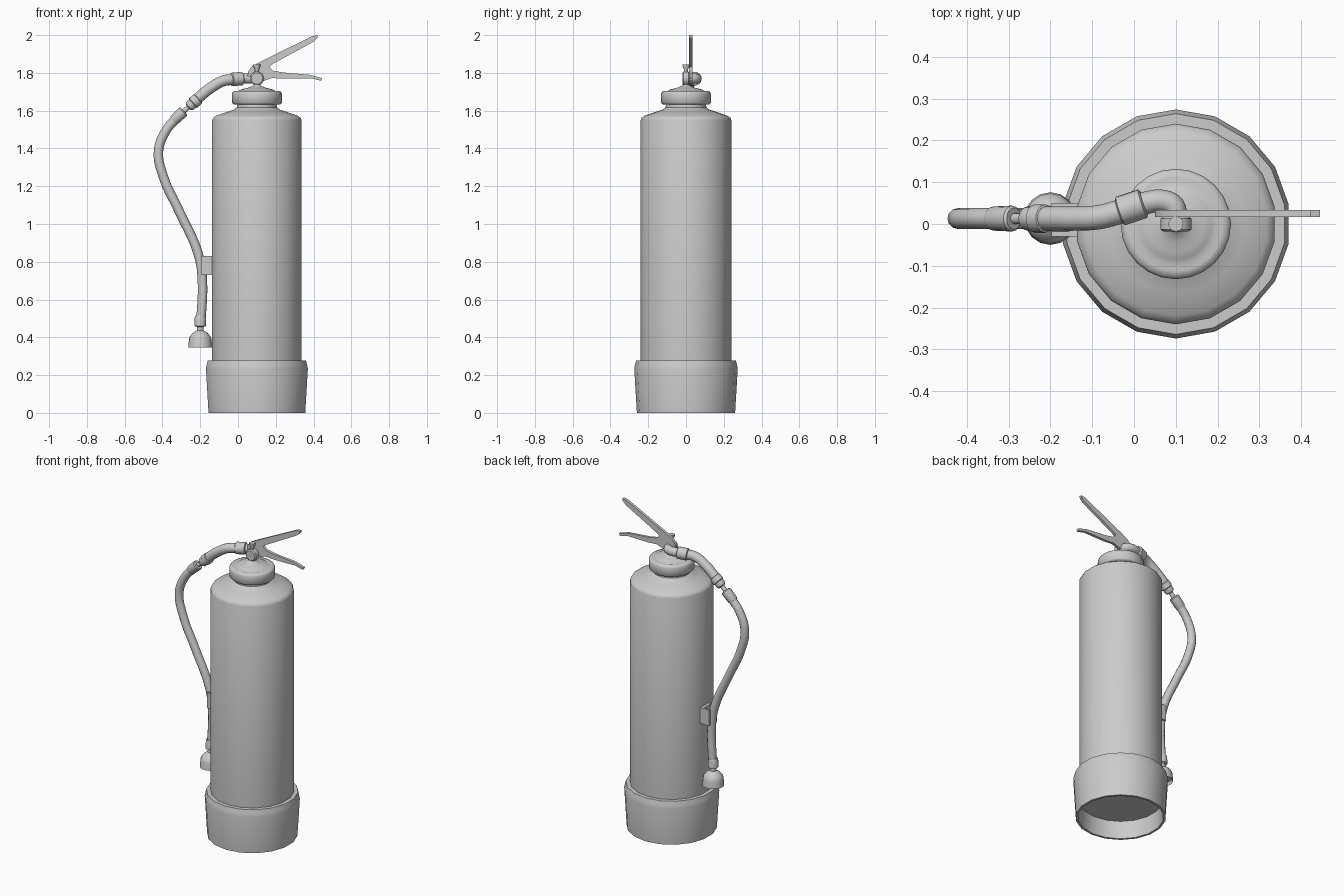
import bpy, bmesh, math
from mathutils import Vector

if "Cube" in bpy.data.objects:
    bpy.data.objects.remove(bpy.data.objects["Cube"])


def finish(obj, angle=35):
    bpy.ops.object.select_all(action='DESELECT')
    obj.select_set(True)
    bpy.context.view_layer.objects.active = obj
    bpy.ops.object.shade_smooth_by_angle(angle=math.radians(angle))
    return obj


def from_bmesh(name, bm, angle=35):
    bmesh.ops.recalc_face_normals(bm, faces=bm.faces)
    mesh = bpy.data.meshes.new(name)
    bm.to_mesh(mesh)
    bm.free()
    obj = bpy.data.objects.new(name, mesh)
    bpy.context.collection.objects.link(obj)
    return finish(obj, angle)


def lathe(name, profile, origin=(0, 0, 0), axis=(0, 0, 1), sides=18, angle=35):
    """Revolve (radius, height) pairs about an axis, capping both ends."""
    bm = bmesh.new()
    rot = Vector((0, 0, 1)).rotation_difference(Vector(axis))
    rings = []
    for r, h in profile:
        ring = []
        for i in range(sides):
            a = 2 * math.pi * i / sides + math.pi / 2
            p = rot @ Vector((r * math.cos(a), r * math.sin(a), h))
            ring.append(bm.verts.new(p + Vector(origin)))
        rings.append(ring)
    for a, b in zip(rings, rings[1:]):
        for i in range(sides):
            j = (i + 1) % sides
            bm.faces.new((a[i], a[j], b[j], b[i]))
    bm.faces.new(rings[0])
    bm.faces.new(rings[-1])
    return from_bmesh(name, bm, angle)


def between(name, start, end, radii, sides=14):
    """Fitting along a line; radii are (radius, fraction along line)."""
    d = Vector(end) - Vector(start)
    return lathe(name, [(r, t * d.length) for r, t in radii], start, d.normalized(), sides)


def tube(name, points, radius):
    """Smooth round tube through the points."""
    cu = bpy.data.curves.new(name, 'CURVE')
    cu.dimensions = '3D'
    cu.bevel_depth = radius
    cu.bevel_resolution = 4
    cu.resolution_u = 5
    cu.use_fill_caps = True
    sp = cu.splines.new('BEZIER')
    sp.bezier_points.add(len(points) - 1)
    for bp, p in zip(sp.bezier_points, points):
        bp.co = p
        bp.handle_left_type = bp.handle_right_type = 'AUTO'
    obj = bpy.data.objects.new(name, cu)
    bpy.context.collection.objects.link(obj)
    bpy.ops.object.select_all(action='DESELECT')
    obj.select_set(True)
    bpy.context.view_layer.objects.active = obj
    bpy.ops.object.convert(target='MESH')
    return finish(bpy.context.view_layer.objects.active, 45)


def plate(name, outline, axis, start, depth):
    """Extrude a flat outline along y (x,z outline) or z (x,y outline)."""
    bm = bmesh.new()
    if axis == 'y':
        verts = [bm.verts.new((u, start, v)) for u, v in outline]
        move = Vector((0, depth, 0))
    else:
        verts = [bm.verts.new((u, v, start)) for u, v in outline]
        move = Vector((0, 0, depth))
    ext = bmesh.ops.extrude_face_region(bm, geom=[bm.faces.new(verts)], use_keep_orig=True)
    bmesh.ops.translate(bm, vec=move, verts=[v for v in ext['geom'] if isinstance(v, bmesh.types.BMVert)])
    return from_bmesh(name, bm)


CENTRE = (0.1, 0, 0)
Y = 0.013  # plane of the hanging hose

# Hollow foot: outer skirt, rim, inner wall up to the recessed bottom
lathe("base_boot", [(0.238, 0.11), (0.246, 0.0), (0.26, 0.0), (0.274, 0.235),
                    (0.271, 0.25), (0.264, 0.277), (0.238, 0.277)], CENTRE)

# Tank with rounded shoulder and neck
lathe("tank", [(0.238, 0.11), (0.24, 0.13), (0.24, 1.55), (0.235, 1.562), (0.22, 1.573),
               (0.165, 1.592), (0.125, 1.605), (0.108, 1.617), (0.105, 1.645)], CENTRE)

# Cap with rippled top rising into the stem
lathe("cap", [(0.105, 1.632), (0.125, 1.634), (0.132, 1.642), (0.132, 1.69), (0.127, 1.7),
              (0.112, 1.705), (0.1, 1.702), (0.085, 1.712), (0.066, 1.717), (0.045, 1.722),
              (0.022, 1.732), (0.016, 1.74), (0.016, 1.765)], CENTRE, sides=24, angle=50)

# Valve body, gauge and safety pin
lathe("valve_gauge", [(0.03, -0.018), (0.037, -0.013), (0.037, 0.013), (0.03, 0.018)],
      (0.1, 0, 1.77), (0, 1, 0), 20)
lathe("safety_pin", [(0.011, 1.795), (0.011, 1.818), (0.018, 1.835), (0.018, 1.845)], CENTRE, sides=12)

# Squeeze levers
plate("upper_lever", [(0.05, 1.78), (0.055, 1.81), (0.075, 1.835), (0.12, 1.86), (0.39, 1.993),
                      (0.422, 2.0), (0.42, 1.985), (0.40, 1.965), (0.18, 1.845), (0.14, 1.81),
                      (0.11, 1.78)], 'y', 0.017, 0.017)
plate("lower_lever", [(0.09, 1.78), (0.12, 1.82), (0.16, 1.835), (0.185, 1.812), (0.24, 1.802),
                      (0.38, 1.79), (0.445, 1.772), (0.44, 1.758), (0.39, 1.771), (0.24, 1.769),
                      (0.18, 1.773), (0.13, 1.755)], 'y', 0.017, 0.017)

# Outlet elbow and upper hose
tube("outlet_elbow", [(0.1, 0.012, 1.77), (0.095, 0.042, 1.77), (0.068, 0.055, 1.77),
                      (0.035, 0.052, 1.77), (-0.02, 0.036, 1.768)], 0.027)
between("outlet_collar", (0.024, 0.05, 1.77), (-0.036, 0.03, 1.765),
        [(0.03, 0), (0.036, 0.06), (0.036, 0.94), (0.03, 1)])
tube("upper_hose", [(-0.02, 0.034, 1.766), (-0.08, 0.017, 1.757), (-0.135, Y, 1.727),
                    (-0.185, Y, 1.69), (-0.225, Y, 1.653)], 0.029)

# Coupling between the two hoses
between("coupling", (-0.21, Y, 1.665), (-0.292, Y, 1.592),
        [(0.029, 0), (0.034, 0.03), (0.034, 0.32), (0.029, 0.36), (0.029, 0.55),
         (0.024, 0.62), (0.013, 0.66), (0.013, 1)])
between("hose_top_collar", (-0.287, Y, 1.598), (-0.342, Y, 1.546),
        [(0.026, 0), (0.031, 0.08), (0.029, 0.9), (0.025, 1)])

# Hanging hose
tube("lower_hose", [(-0.32, Y, 1.567), (-0.384, Y, 1.49), (-0.421, Y, 1.385), (-0.395, Y, 1.25),
                    (-0.31, Y, 1.065), (-0.21, Y, 0.84), (-0.189, Y, 0.71),
                    (-0.197, Y, 0.47)], 0.025)

# Nozzle with flared bell
lathe("nozzle", [(0.056, 0.365), (0.063, 0.345), (0.06, 0.39), (0.055, 0.405), (0.04, 0.423),
                 (0.024, 0.433), (0.018, 0.437), (0.018, 0.455), (0.03, 0.46), (0.029, 0.505),
                 (0.025, 0.515)], (-0.2, Y, 0), sides=16)

# U-shaped hose clip on the tank
plate("hose_clip", [(-0.13, 0.05), (-0.197, 0.05), (-0.197, 0.038), (-0.155, 0.038), (-0.155, -0.018),
                    (-0.197, -0.018), (-0.197, -0.03), (-0.13, -0.03)], 'z', 0.73, 0.1)
